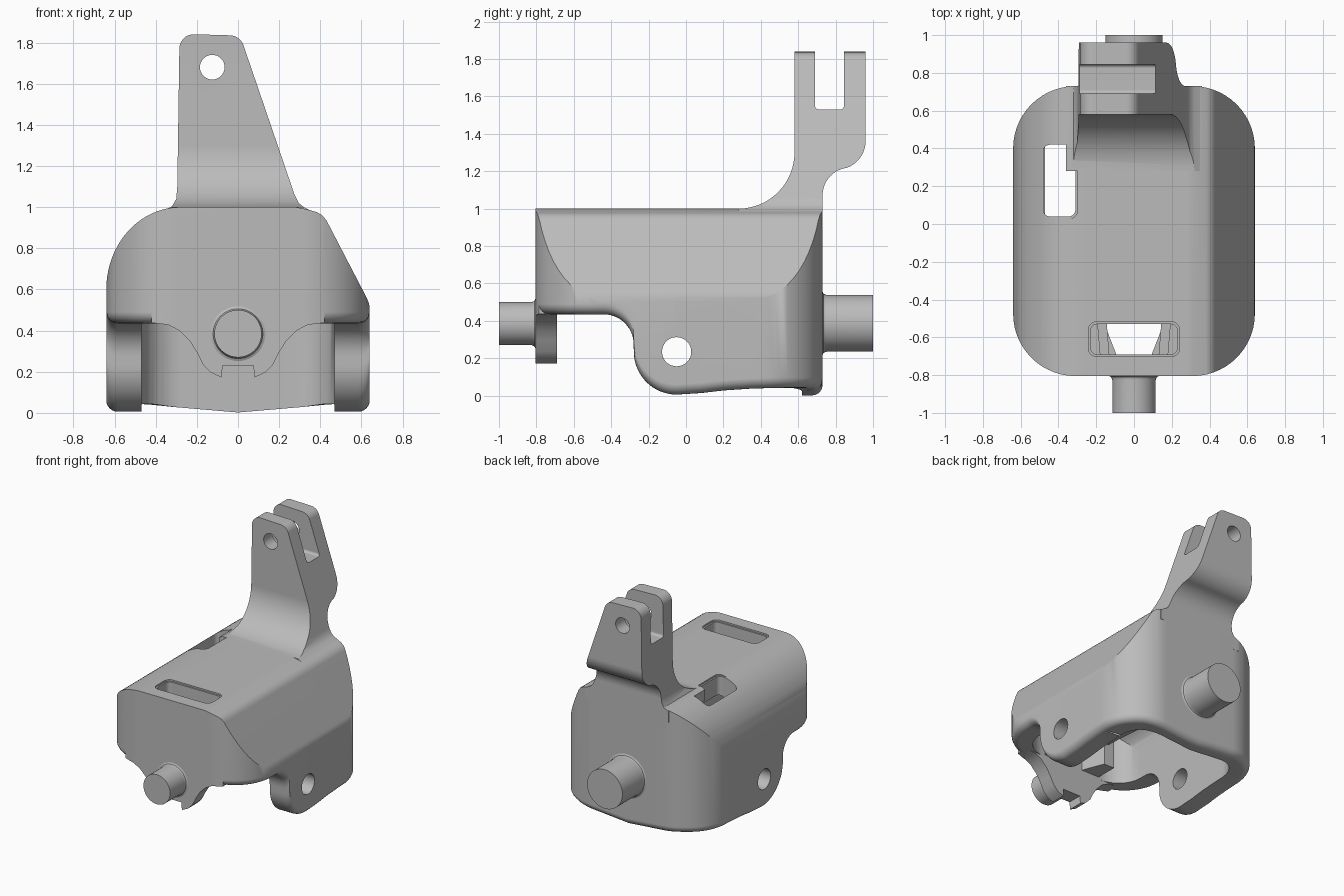
import bpy, bmesh, math
from mathutils import Vector, Matrix

cube = bpy.data.objects.get("Cube")
if cube:
    bpy.data.objects.remove(cube, do_unlink=True)

grey = bpy.data.materials.new("plain_grey")
grey.use_nodes = True
TONE = (0.5, 0.5, 0.5, 1)
grey.diffuse_color = TONE
grey.node_tree.nodes["Principled BSDF"].inputs["Base Color"].default_value = TONE


def finish(name, bm):
    bmesh.ops.recalc_face_normals(bm, faces=bm.faces)
    mesh = bpy.data.meshes.new(name)
    bm.to_mesh(mesh)
    bm.free()
    mesh.materials.append(grey)
    ob = bpy.data.objects.new(name, mesh)
    bpy.context.collection.objects.link(ob)
    return ob


def arc(cx, cy, r, a, b, n=12):
    angles = [math.radians(a + (b - a) * i / n) for i in range(n + 1)]
    return [(cx + r * math.cos(t), cy + r * math.sin(t)) for t in angles]


def rounded(x0, x1, y0, y1, r, n=10):
    return (arc(x1 - r, y1 - r, r, 0, 90, n) + arc(x0 + r, y1 - r, r, 90, 180, n)
            + arc(x0 + r, y0 + r, r, 180, 270, n) + arc(x1 - r, y0 + r, r, 270, 360, n))


def prism(name, pts, axis, lo, hi):
    """Extrude a 2D outline along the given axis."""
    place = {"x": lambda p, d: (d, p[0], p[1]),
             "y": lambda p, d: (p[0], d, p[1]),
             "z": lambda p, d: (p[0], p[1], d)}[axis]
    bm = bmesh.new()
    a = [bm.verts.new(place(p, lo)) for p in pts]
    b = [bm.verts.new(place(p, hi)) for p in pts]
    bm.faces.new(a)
    bm.faces.new(b)
    for i in range(len(pts)):
        j = (i + 1) % len(pts)
        bm.faces.new((a[i], a[j], b[j], b[i]))
    return finish(name, bm)


def combine(target, tool, operation):
    mod = target.modifiers.new("cut", "BOOLEAN")
    mod.operation, mod.solver, mod.object = operation, "EXACT", tool
    bpy.context.view_layer.objects.active = target
    bpy.ops.object.modifier_apply(modifier=mod.name)
    bpy.data.objects.remove(tool, do_unlink=True)


def lathe_pin(name, profile, z):
    """Revolve (radius, y) pairs around a y-directed axis."""
    bm = bmesh.new()
    rings = [[bm.verts.new((r * math.cos(t), y, z + r * math.sin(t)))
              for t in (math.tau * i / 48 for i in range(48))] for r, y in profile]
    for p, q in zip(rings, rings[1:]):
        for i in range(48):
            j = (i + 1) % 48
            bm.faces.new((p[i], p[j], q[j], q[i]))
    bm.faces.new(rings[0])
    bm.faces.new(rings[-1])
    return finish(name, bm)


# Lower edge of the side walls, as (y, z)
edge = ([(-0.9, 0.435)] + arc(-0.44, 0.275, 0.16, 90, 0)
        + arc(-0.05, 0.235, 0.229, 180, 270, 16)
        + [(0.08, 0.014), (0.2, 0.028), (0.35, 0.038), (0.5, 0.042), (0.9, 0.042)])


def lower(x, y):
    if y > 0.66:
        return min(0.042, 0.002 + 0.085 * abs(x))
    for (ya, za), (yb, zb) in zip(edge, edge[1:]):
        if ya <= y <= yb and yb > ya:
            return za + (zb - za) * (y - ya) / (yb - ya)
    return 0.042


# Outer perimeter points with their outward normals
R, HX, YF, YB = 0.33, 0.64, -0.805, 0.73
rim = []


def corner(cx, cy, a):
    for px, py in arc(0, 0, 1, a, a + 90, 14):
        rim.append((cx + R * px, cy + R * py, px, py))


side = [y for y, z in edge if YF + R < y < YB - R]
corner(HX - R, YB - R, 0)
rim += [(x, YB, 0, 1) for x in (0.2, 0.1, 0, -0.1, -0.2)]
corner(R - HX, YB - R, 90)
rim += [(-HX, y, -1, 0) for y in reversed(side)]
corner(R - HX, YF + R, 180)
corner(HX - R, YF + R, 270)
rim += [(HX, y, 1, 0) for y in side]

# Shell: stacked rings with a rounded lower edge
bm = bmesh.new()
base = [lower(x, y) for x, y, nx, ny in rim]
FILLET = 0.055
steps = [(0, None, 1.1)]
for k in range(7):
    t = math.radians(15 * k)
    steps.append((FILLET * (1 - math.cos(t)), FILLET * (1 - math.sin(t)), 0))
steps += [(0.2, 0, 0), (0.2, None, 0.6)]
rings = [[bm.verts.new((x - nx * d, y - ny * d, top if up is None else h + up))
          for (x, y, nx, ny), h in zip(rim, base)] for d, up, top in steps]
for p, q in zip(rings, rings[1:]):
    for i in range(len(rim)):
        j = (i + 1) % len(rim)
        bm.faces.new((p[i], p[j], q[j], q[i]))
bm.faces.new(rings[0])
bm.faces.new(rings[-1])
shell = finish("shell", bm)

# Crown with one rounded shoulder and one sloped shoulder
left_shoulder = [(-0.28 + 0.36 * x, 0.6 + 0.4 * z) for x, z in arc(0, 0, 1, 180, 90, 20)]
crown = [(-0.64, -0.2)] + left_shoulder + [
    (0.28, 1.0), (0.34, 0.988), (0.385, 0.975), (0.41, 0.96), (0.43, 0.935),
    (0.625, 0.56), (0.637, 0.53), (0.64, 0.5), (0.64, -0.2)]
crown = [(x * 1.0005, z) for x, z in crown]
combine(shell, prism("crown_mask", crown, "y", -2, 2), "INTERSECT")

# Hollow interior, open at the bottom
hollow = prism("hollow", rounded(-0.47, 0.47, -0.69, 0.62, 0.2), "z", -0.3, 1.2)
roof = [(-0.6, -0.4), (-0.6, 0.6)] + arc(-0.27, 0.65, 0.2, 180, 90) + [
    (0.3, 0.85), (0.47, 0.52), (0.6, 0.3), (0.6, -0.4)]
combine(hollow, prism("hollow_mask", roof, "y", -2, 2), "INTERSECT")
combine(shell, hollow, "DIFFERENCE")

# Openings in the roof and pivot holes through both side walls
for x0, x1, y0, y1 in ((-0.48, -0.31, 0.04, 0.42), (-0.23, 0.23, -0.69, -0.53)):
    combine(shell, prism("slot", rounded(x0, x1, y0, y1, 0.035, 5), "z", 0.55, 1.3), "DIFFERENCE")
    rim_cut = rounded(x0 - 0.012, x1 + 0.012, y0 - 0.012, y1 + 0.012, 0.045, 5)
    combine(shell, prism("slot_rim", rim_cut, "z", 0.988, 1.3), "DIFFERENCE")
combine(shell, prism("pivot_hole", arc(-0.05, 0.235, 0.078, 0, 350, 35), "x", -1, 1), "DIFFERENCE")

# Front tab flaring down from the front wall, with a notch
half = [(0.075, 0.23), (0.08, 0.172), (0.13, 0.195), (0.17, 0.235), (0.2, 0.295),
        (0.235, 0.35), (0.285, 0.4), (0.34, 0.428), (0.42, 0.438), (0.42, 0.52)]
tab_outline = half + [(-x, z) for x, z in reversed(half)]
tab = prism("front_tab", tab_outline, "y", -0.9, -0.69)
combine(tab, prism("tab_mask", rounded(-HX, HX, YF, YB, R, 14), "z", -1, 2), "INTERSECT")

# Upright arm: side outline limited by a tapered front outline
arm_side = (arc(0.28, 1.3, 0.3, 270, 360, 16) + [(0.58, 1.84), (0.69, 1.84)]
            + arc(0.71, 1.55, 0.02, 180, 270, 4) + arc(0.825, 1.55, 0.02, 270, 360, 4)
            + [(0.845, 1.84), (0.96, 1.84)] + arc(0.81, 1.36, 0.15, 0, -70, 10)
            + arc(0.88, 1.07, 0.15, 100, 180, 10) + [(0.73, 0.9), (0.28, 0.9)])
arm_front = ([(-0.36, 0.88), (-0.36, 0.985), (-0.32, 1.005), (-0.3, 1.04), (-0.295, 1.1)]
             + arc(-0.215, 1.77, 0.07, 180, 90, 8) + arc(-0.04, 1.765, 0.07, 88, 20, 8)
             + [(0.275, 1.06), (0.295, 1.02), (0.32, 1.0), (0.36, 0.98), (0.36, 0.88)])
arm = prism("upright_arm", arm_side, "x", -0.5, 0.5)
combine(arm, prism("arm_mask", arm_front, "y", 0, 1.5), "INTERSECT")
combine(arm, prism("arm_hole", arc(-0.125, 1.68, 0.06, 0, 350, 35), "y", 0, 1.5), "DIFFERENCE")

# Pins with a small flare where they meet the walls
front_pin = lathe_pin("front_pin", [(0.115, -1), (0.115, -0.825), (0.121, -0.811),
                                    (0.135, -0.804), (0.135, -0.75)], 0.385)
rear_pin = lathe_pin("rear_pin", [(0.152, 1), (0.152, 0.75), (0.158, 0.736),
                                  (0.172, 0.729), (0.172, 0.68)], 0.387)

# Stiffening ribs and gussets under the roof
parts = [shell, tab, arm, front_pin, rear_pin]
for s, label in ((1, "left"), (-1, "right")):
    rib = [(s * 0.13, -0.7), (s * 0.18, -0.7), (s * 0.29, 0.64), (s * 0.24, 0.64)]
    parts.append(prism(label + "_rib", rib, "z", 0.62, 0.87))
    gusset = [(s * 0.09, -0.7), (s * 0.25, -0.7), (s * 0.25, -0.52), (s * 0.16, -0.52)]
    parts.append(prism(label + "_gusset", gusset, "z", 0.45, 0.72))

# Smooth rounded surfaces, keep hard edges
bpy.ops.object.select_all(action="DESELECT")
for ob in parts:
    ob.select_set(True)
bpy.context.view_layer.objects.active = shell
bpy.ops.object.shade_smooth_by_angle(angle=math.radians(32))
for ob in parts:
    ob.modifiers.new("clean_shading", "WEIGHTED_NORMAL").keep_sharp = True
